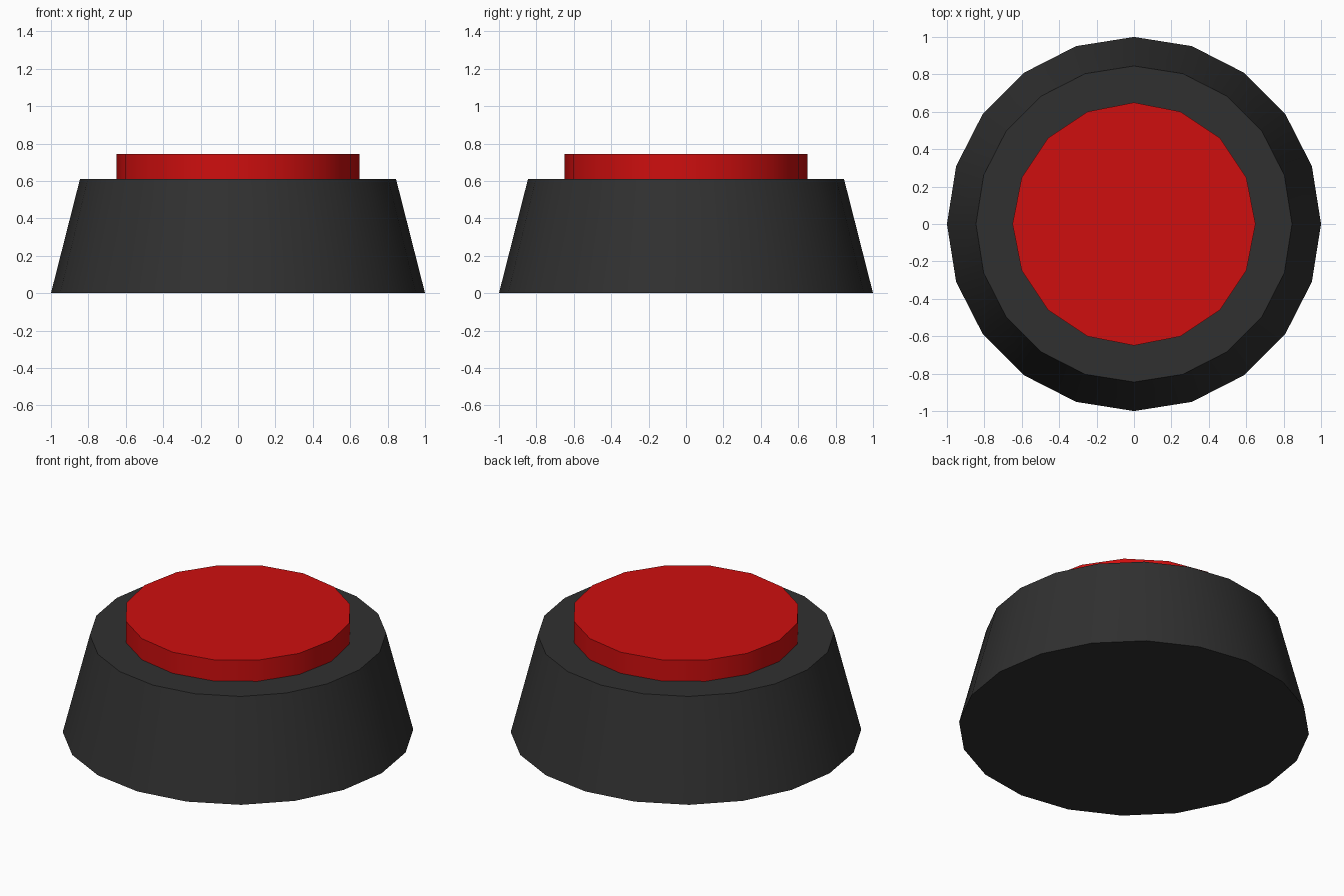
import bpy
from math import radians

if "Cube" in bpy.data.objects:
    bpy.data.objects.remove(bpy.data.objects["Cube"])


def make_material(name, color):
    mat = bpy.data.materials.new(name)
    mat.diffuse_color = (*color, 1.0)
    mat.use_nodes = True
    mat.node_tree.nodes["Principled BSDF"].inputs["Base Color"].default_value = mat.diffuse_color
    return mat


def frustum(name, sides, r_bottom, r_top, z_bottom, z_top, mat):
    bpy.ops.mesh.primitive_cone_add(
        vertices=sides, radius1=r_bottom, radius2=r_top,
        depth=z_top - z_bottom, location=(0, 0, (z_bottom + z_top) / 2))
    obj = bpy.context.object
    obj.name = name
    obj.data.materials.append(mat)
    # Smooth sides, crisp rims
    bpy.ops.object.shade_smooth_by_angle(angle=radians(40))
    return obj


black = make_material("black_plastic", (0.03, 0.03, 0.03))
red = make_material("red_plastic", (0.62, 0.0045, 0.0045))

# Tapered housing
frustum("base", 20, 1.0, 0.845, 0.0, 0.61, black)

# Push button, sunk slightly into the housing
frustum("button", 16, 0.65, 0.65, 0.58, 0.743, red)
